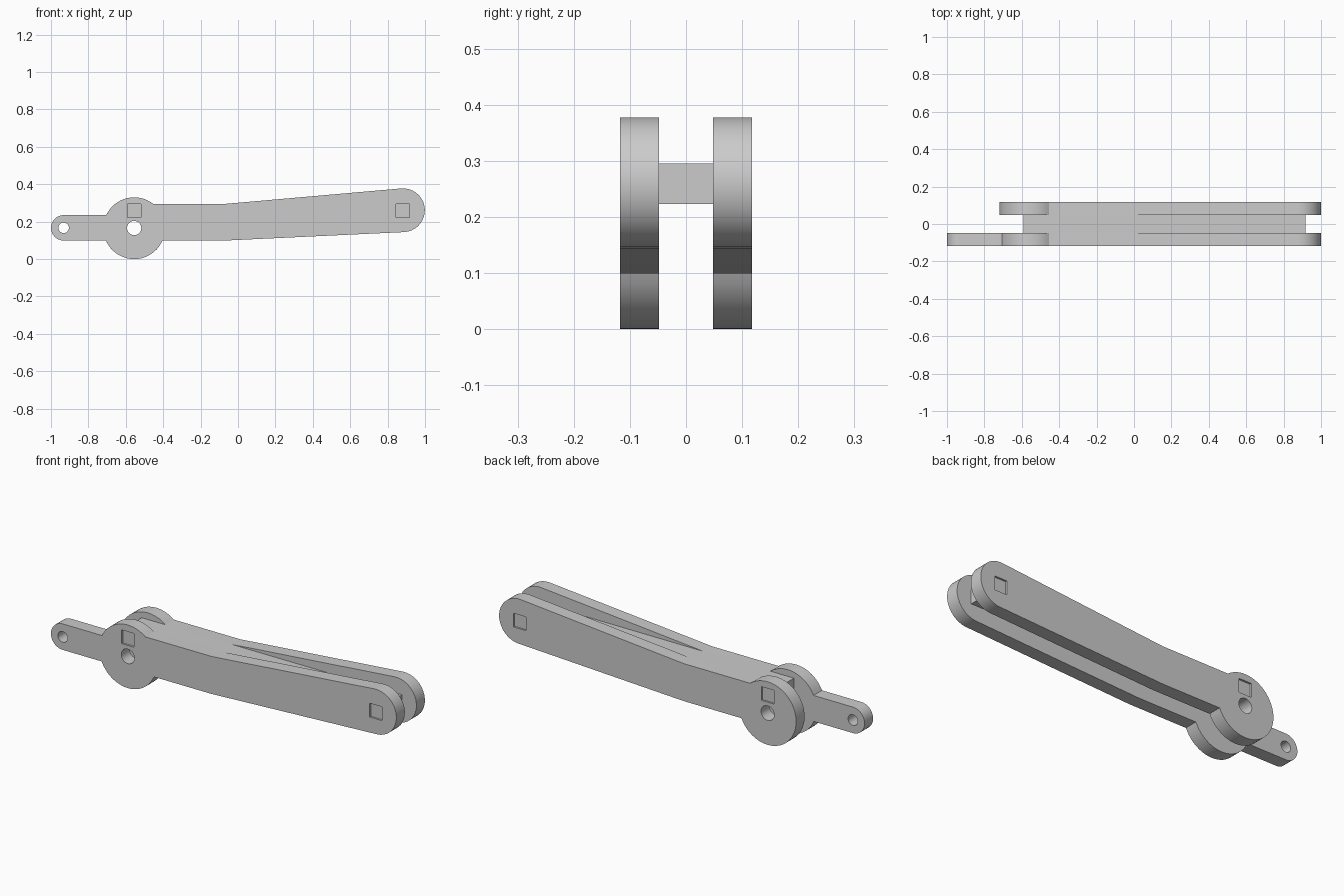
import bpy, bmesh
from math import radians, cos, sin
from mathutils import Vector

cube = bpy.data.objects.get("Cube")
if cube:
    bpy.data.objects.remove(cube, do_unlink=True)

grey = bpy.data.materials.new("plain grey")
grey.use_nodes = True
colour = (0.6, 0.6, 0.6, 1)
grey.diffuse_color = colour
grey.node_tree.nodes["Principled BSDF"].inputs["Base Color"].default_value = colour


def arc(cx, cz, r, start, end, steps):
    """Points along an arc, angles in degrees."""
    angles = [radians(start + (end - start) * i / steps) for i in range(steps + 1)]
    return [(cx + r * cos(a), cz + r * sin(a)) for a in angles]


def circle(cx, cz, r, steps=32):
    return arc(cx, cz, r, 0, 360, steps)[:-1]


def rect(x0, x1, z0, z1):
    return [(x0, z0), (x1, z0), (x1, z1), (x0, z1)]


def prism(name, loops, place, depth):
    """Fill an outline with holes and extrude it along depth."""
    bm = bmesh.new()
    edges = []
    for loop in loops:
        vs = [bm.verts.new(place(u, v)) for u, v in loop]
        edges += [bm.edges.new((a, b)) for a, b in zip(vs, vs[1:] + vs[:1])]
    bmesh.ops.triangle_fill(bm, edges=edges, use_beauty=True)
    ext = bmesh.ops.extrude_face_region(bm, geom=bm.faces[:])
    moved = [g for g in ext["geom"] if isinstance(g, bmesh.types.BMVert)]
    bmesh.ops.translate(bm, verts=moved, vec=Vector(depth))
    bmesh.ops.recalc_face_normals(bm, faces=bm.faces[:])
    mesh = bpy.data.meshes.new(name)
    bm.to_mesh(mesh)
    bm.free()
    mesh.materials.append(grey)
    ob = bpy.data.objects.new(name, mesh)
    bpy.context.collection.objects.link(ob)
    bpy.ops.object.select_all(action="DESELECT")
    ob.select_set(True)
    bpy.context.view_layer.objects.active = ob
    bpy.ops.object.shade_smooth_by_angle(angle=radians(30))
    return ob


# Shared dimensions
OUTER, INNER, RECESS = 0.118, 0.048, 0.01
HUB = (-0.555, 0.165, 0.165)
TAIL = (-0.932, 0.167, 0.068)
BAR_Z = (0.223, 0.295)
TABS = [(-0.591, -0.519), (0.844, 0.916)]

# Beam edge running from the hub to the rounded far end and back
beam = [(-0.07, 0.099)] + arc(0.882, 0.261, 0.117, -87.3, 94.8, 18) + [(-0.07, 0.295)]
bores = [circle(HUB[0], 0.166, 0.038)]
slots = [rect(*tab, *BAR_Z) for tab in TABS]

# Front plate with the tail lever
front = (beam + arc(*HUB, 52, 154.9, 16) + arc(*TAIL, 90, 270, 18)
         + arc(*HUB, 203.6, 336.4, 20))
prism("front_plate", [front, circle(TAIL[0], TAIL[1], 0.028)] + bores + slots,
      lambda u, v: (u, -OUTER, v), (0, OUTER - INNER, 0))

# Rear plate without a tail
rear = beam + arc(*HUB, 52, 336.4, 44)
prism("rear_plate", [rear] + bores + slots,
      lambda u, v: (u, INNER, v), (0, OUTER - INNER, 0))

# Spacer bar whose end tabs sit just below the outer plate faces
(a, b), (c, d) = TABS
tip = OUTER - RECESS
half = [(a, tip), (b, tip), (b, INNER), (c, INNER), (c, tip), (d, tip)]
outline = half + [(x, -y) for x, y in reversed(half)]
prism("spacer_bar", [outline], lambda u, v: (u, v, BAR_Z[0]),
      (0, 0, BAR_Z[1] - BAR_Z[0]))
